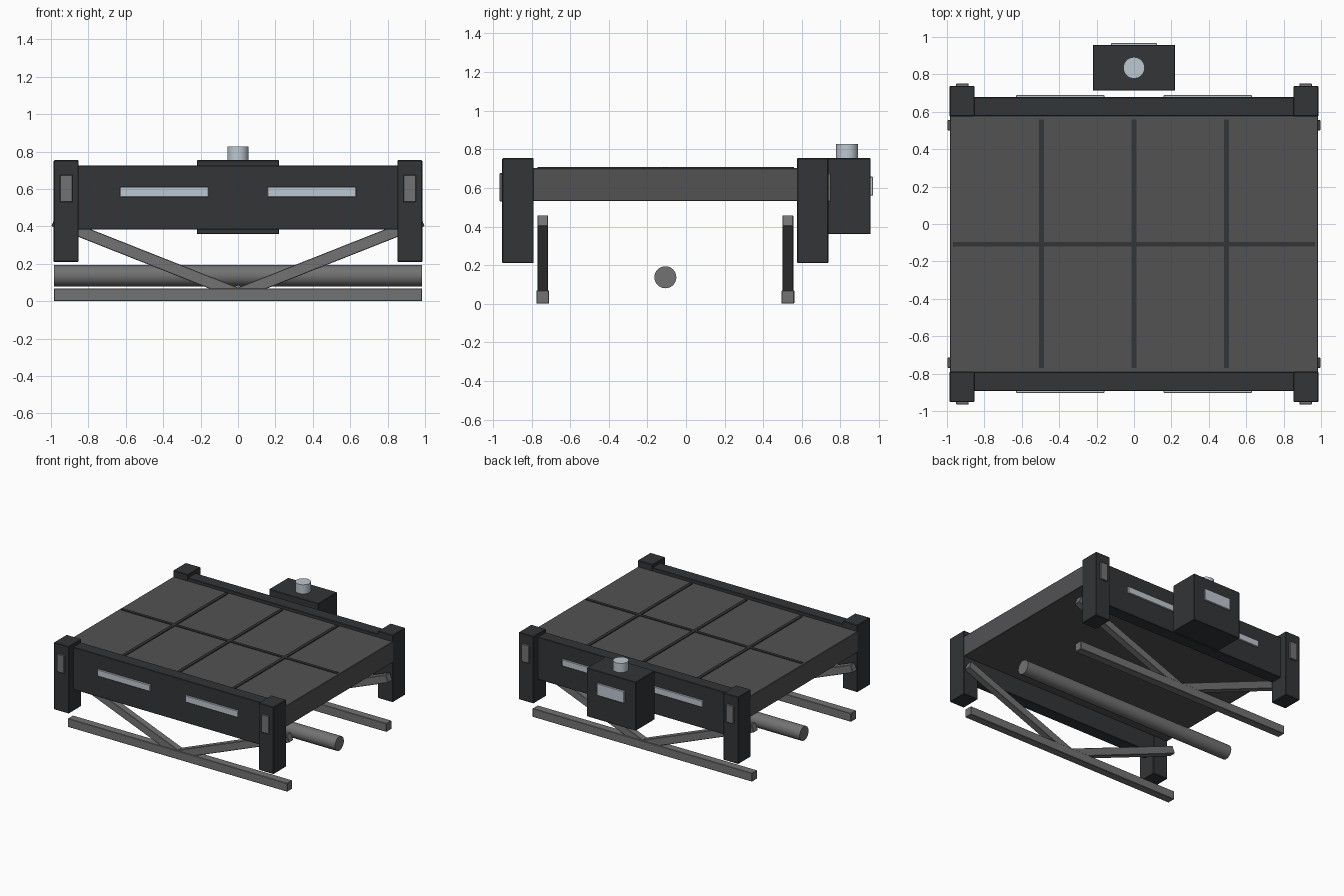
import bpy, math

if "Cube" in bpy.data.objects:
    bpy.data.objects.remove(bpy.data.objects["Cube"])


def material(name, r, g, b):
    m = bpy.data.materials.new(name)
    m.diffuse_color = (r, g, b, 1)
    m.use_nodes = True
    m.node_tree.nodes["Principled BSDF"].inputs["Base Color"].default_value = m.diffuse_color
    return m


DARK = material("dark_frame", 0.033, 0.035, 0.038)
DECK = material("deck_grey", 0.085, 0.085, 0.088)
STEEL = material("steel_grey", 0.17, 0.17, 0.17)
PALE = material("pale_panel", 0.52, 0.58, 0.64)


def box(name, x, y, z, mat, bevel=0.003):
    """Box from (min, max) ranges on each axis."""
    bpy.ops.mesh.primitive_cube_add(size=1, location=[sum(r) / 2 for r in (x, y, z)])
    o = bpy.context.object
    o.name = name
    o.scale = [r[1] - r[0] for r in (x, y, z)]
    bpy.ops.object.transform_apply(location=False, rotation=False, scale=True)
    o.data.materials.append(mat)
    if bevel:
        mod = o.modifiers.new("edge", 'BEVEL')
        mod.width = bevel
        mod.segments = 1
    return o


def cylinder(name, radius, length, loc, mat, rot=(0, 0, 0)):
    bpy.ops.mesh.primitive_cylinder_add(vertices=32, radius=radius, depth=length,
                                        location=loc, rotation=rot)
    o = bpy.context.object
    o.name = name
    o.data.materials.append(mat)
    bpy.ops.object.shade_smooth_by_angle()
    return o


MID = -0.107  # depth centre of the frame


def ys(side, a, b):
    """Depth range measured outward from the frame centre."""
    return tuple(sorted((MID + side * a, MID + side * b)))


# Deck slab with raised seams
box("deck", (-0.985, 0.985), (-0.793, 0.58), (0.533, 0.702), DECK)
for i in (-1, 0, 1):
    box("deck_seam_long", (i * 0.495 - 0.013, i * 0.495 + 0.013), (-0.77, 0.56),
        (0.695, 0.709), DARK, 0)
box("deck_seam_cross", (-0.967, 0.967), (MID - 0.012, MID + 0.012), (0.695, 0.708), DARK, 0)

for side, label in ((-1, "front"), (1, "back")):
    # End rail, corner posts and their panels
    box(label + "_rail", (-0.9, 0.9), ys(side, 0.685, 0.785), (0.383, 0.727), DARK)
    for s in (-1, 1):
        def xs(a, b):
            return tuple(sorted((s * a, s * b)))
        box(label + "_post", xs(0.852, 0.986), ys(side, 0.682, 0.845), (0.21, 0.754), DARK, 0.004)
        box(label + "_post_panel", xs(0.885, 0.951), ys(side, 0.83, 0.859), (0.53, 0.676), STEEL)
        box(label + "_rail_strip", xs(0.158, 0.63), ys(side, 0.775, 0.797), (0.556, 0.61), PALE)
        # Diagonal brace rising from the runner
        dx, dz = s * 0.986, 0.39
        length = math.hypot(dx, dz)
        b = box(label + "_brace", (-length / 2, length / 2), (-0.028, 0.028), (-0.031, 0.031), STEEL)
        b.location = (dx / 2, MID + side * 0.635, 0.04 + dz / 2)
        b.rotation_euler = (0, -s * math.atan2(dz, abs(dx)), 0)
    # Ground runner
    box(label + "_runner", (-0.985, 0.985), ys(side, 0.602, 0.668), (0, 0.069), STEEL)

# Central shaft under the deck
cylinder("centre_shaft", 0.057, 1.97, (0, MID, 0.137), STEEL, (0, math.pi / 2, 0))

# Control box behind the back rail, with panel and knob
box("control_box", (-0.22, 0.22), (0.713, 0.957), (0.36, 0.754), DARK)
box("control_panel", (-0.122, 0.122), (0.945, 0.969), (0.56, 0.658), PALE)
cylinder("control_knob", 0.057, 0.09, (0, 0.835, 0.783), PALE)
